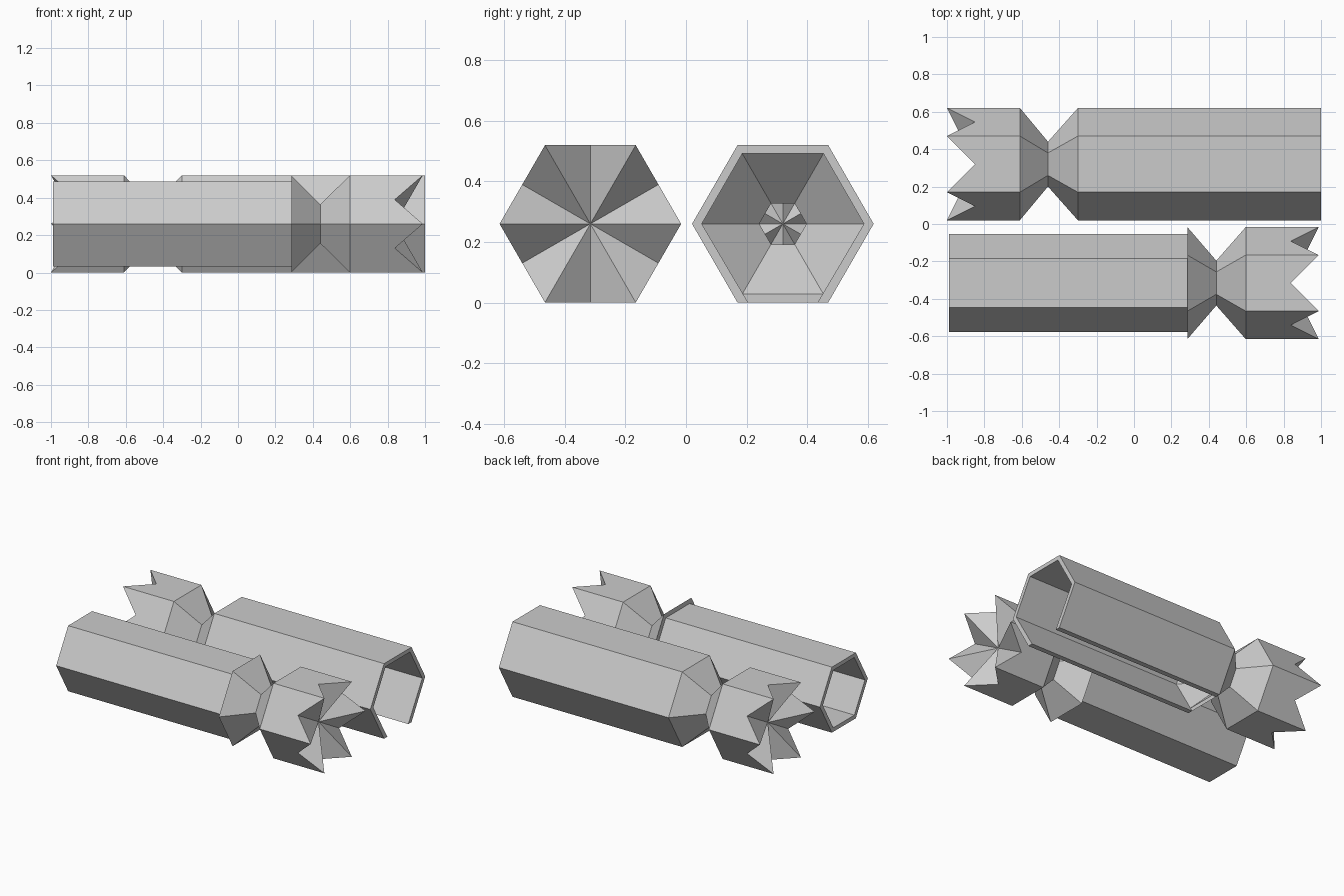
import bpy, bmesh
from math import cos, sin, pi

if "Cube" in bpy.data.objects:
    bpy.data.objects.remove(bpy.data.objects["Cube"], do_unlink=True)

R = 0.30           # outer radius of the six-sided paper roll
MID_Z = 0.26       # height of the roll axis

card = bpy.data.materials.new("grey_card")
card.use_nodes = True
card.diffuse_color = (0.6, 0.6, 0.6, 1)
card.node_tree.nodes["Principled BSDF"].inputs["Base Color"].default_value = (0.6, 0.6, 0.6, 1)


def hex_ring(bm, x, radius, cy):
    return [bm.verts.new((x, cy + radius * cos(k * pi / 3), MID_Z + radius * sin(k * pi / 3)))
            for k in range(6)]


def bridge(bm, a, b, sides=range(6)):
    for k in sides:
        n = (k + 1) % 6
        bm.faces.new((a[k], a[n], b[n], b[k]))


def finish(bm, name):
    bmesh.ops.recalc_face_normals(bm, faces=bm.faces)
    mesh = bpy.data.meshes.new(name)
    bm.to_mesh(mesh)
    bm.free()
    mesh.materials.append(card)
    bpy.context.collection.objects.link(bpy.data.objects.new(name, mesh))


def make_tail(name, cy, tip, valley, base, neck, shoulder, inner):
    """Zigzag frill, pinched neck and hollow shoulder."""
    bm = bmesh.new()
    tips = hex_ring(bm, tip, R, cy)
    rings = [hex_ring(bm, x, r, cy) for x, r in
             ((base, R), (neck, 0.12), (shoulder, R), (shoulder, inner), (neck, 0.078))]
    centre = bm.verts.new((valley, cy, MID_Z))
    for k in range(6):
        n = (k + 1) % 6
        notch = bm.verts.new((tips[k].co + tips[n].co) / 2)
        notch.co.x = valley
        bm.faces.new((rings[0][k], rings[0][n], tips[n], notch, tips[k]))
        bm.faces.new((tips[k], notch, centre))
        bm.faces.new((notch, tips[n], centre))
    for a, b in zip(rings, rings[1:]):
        bridge(bm, a, b)
    finish(bm, name)


def make_tube(name, cy, start, end, outer, inner, split=False):
    """Thick six-sided tube; a split one lacks its bottom panel."""
    bm = bmesh.new()
    sides = [k for k in range(6) if not (split and k == 4)]
    out_a, out_b = (hex_ring(bm, x, outer, cy) for x in (start, end))
    in_a, in_b = (hex_ring(bm, x, inner, cy) for x in (start, end))
    if split:
        # carry the inner walls down to the floor along the open seam
        for ring in (in_a, in_b):
            for k, side in ((4, -1), (5, 1)):
                ring[k].co.y = cy + side * 0.115
                ring[k].co.z = out_a[k].co.z
    bridge(bm, out_a, out_b, sides)
    bridge(bm, in_a, in_b, sides)
    bridge(bm, out_b, in_b, sides)
    if split:
        for k in (4, 5):
            bm.faces.new((out_a[k], out_b[k], in_b[k], in_a[k]))
    finish(bm, name)


# Back half: wide sleeve, open along the bottom
make_tail("back_tail", 0.32, -1.0, -0.85, -0.61, -0.46, -0.30, 0.268)
make_tube("back_sleeve", 0.32, -0.30, 1.0, R, 0.268, split=True)

# Front half: narrower closed tube that fits the sleeve
make_tail("front_tail", -0.316, 0.988, 0.838, 0.598, 0.44, 0.285, 0.23)
make_tube("front_tube", -0.316, 0.285, -0.988, 0.262, 0.23)
